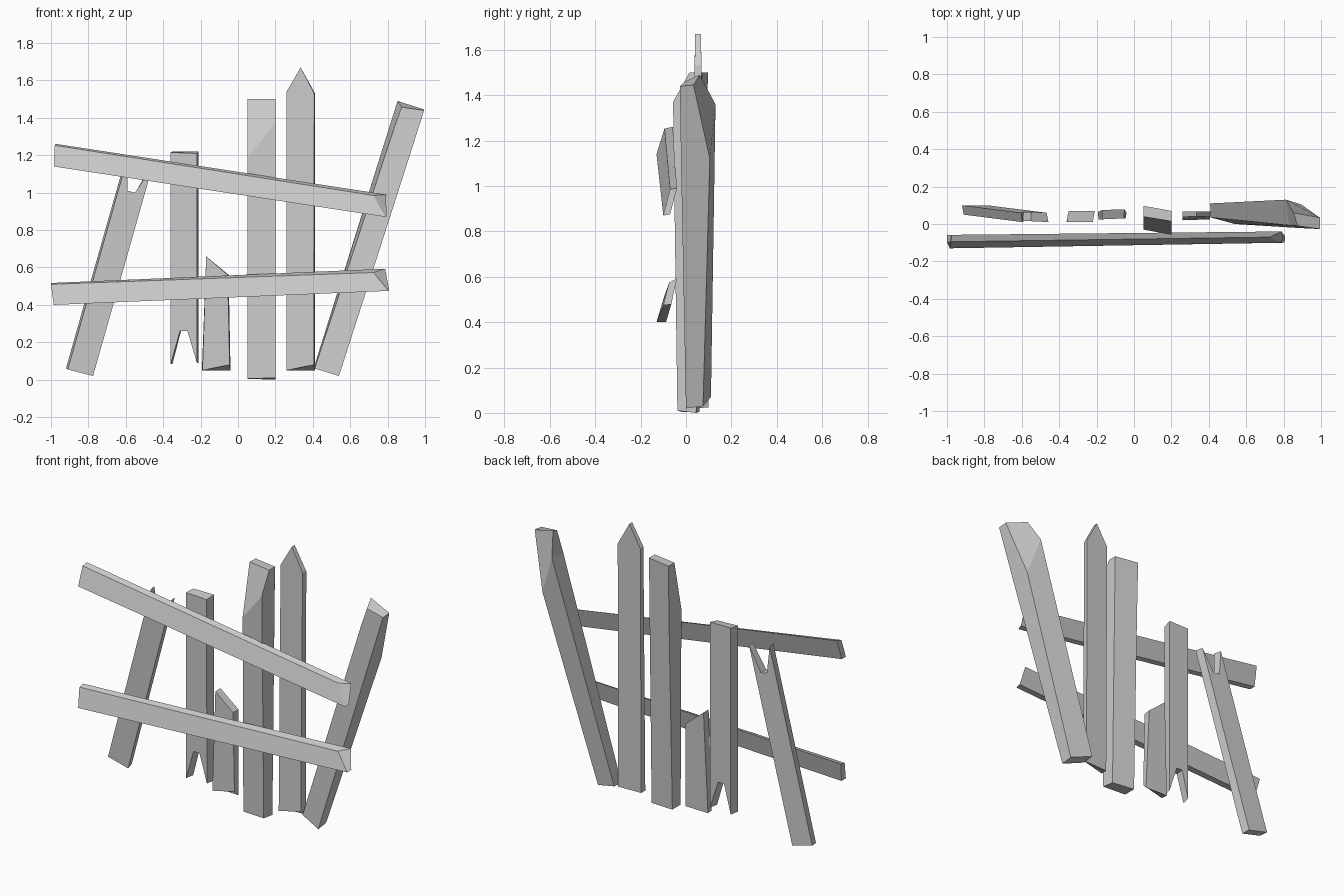
import bpy, bmesh


def plank(name, pts, split=None):
    """Board from a front outline; each point is (x, z, y_front, y_back[, back_dx, back_dz]).
    split = (side, i, j) creases the front (0) or back (1) face between two points."""
    bm = bmesh.new()
    front, back = [], []
    for p in pts:
        x, z, yf, yb, dx, dz = (tuple(p) + (0, 0))[:6]
        front.append(bm.verts.new((x, yf, z)))
        back.append(bm.verts.new((x + dx, yb, z + dz)))
    caps = [bm.faces.new(front), bm.faces.new(back[::-1])]
    n = len(pts)
    for i in range(n):
        j = (i + 1) % n
        bm.faces.new((front[j], front[i], back[i], back[j]))
    if split:
        side, i, j = split
        ring = (front, back)[side]
        bmesh.utils.face_split(caps[side], ring[i], ring[j])
    bmesh.ops.recalc_face_normals(bm, faces=bm.faces)
    mesh = bpy.data.meshes.new(name)
    bm.to_mesh(mesh)
    bm.free()
    obj = bpy.data.objects.new(name, mesh)
    bpy.context.collection.objects.link(obj)
    return obj


# Leaning board on the left, split at the top
plank("left_leaning_board", [
    (-0.91, 0.055, 0.05, 0.10, -0.01, 0.005), (-0.775, 0.02, 0.05, 0.10, -0.01, 0.005),
    (-0.457, 1.14, 0.01, 0.06, -0.01, 0), (-0.55, 1.00, 0.015, 0.065),
    (-0.59, 1.01, 0.015, 0.065), (-0.595, 1.17, 0.01, 0.06, -0.01, 0)])

# Upright board broken at the bottom
plank("broken_board", [
    (-0.36, 0.085, 0.015, 0.07, 0.01, 0), (-0.31, 0.26, 0.015, 0.07, 0.005, 0),
    (-0.27, 0.26, 0.015, 0.07, 0.005, 0), (-0.22, 0.09, 0.015, 0.07, 0.01, 0),
    (-0.22, 1.21, 0.012, 0.07, 0.01, 0.01), (-0.36, 1.215, 0.012, 0.07, 0.01, 0.005)])

# Short stump of a board
plank("short_board", [
    (-0.19, 0.05, 0.025, 0.065, -0.003, 0), (-0.045, 0.08, 0.03, 0.06, 0.005, -0.03),
    (-0.055, 0.56, 0.03, 0.078, 0.005, 0), (-0.17, 0.66, 0.025, 0.075)])

# Thick upright board with a sloped top front
plank("thick_board", [
    (0.05, 0.005, -0.02, 0.06), (0.20, 0.01, -0.038, 0.045, 0, -0.01),
    (0.20, 1.37, -0.057, 0.067), (0.20, 1.50, 0.015, 0.07),
    (0.05, 1.50, 0.04, 0.097), (0.052, 1.19, -0.03, 0.09)], split=(0, 2, 5))

# Pointed picket
plank("pointed_picket", [
    (0.26, 0.05, 0.02, 0.06), (0.405, 0.08, 0.025, 0.065, 0.007, -0.03),
    (0.408, 1.53, 0.038, 0.068, 0.004, 0), (0.335, 1.67, 0.04, 0.066),
    (0.26, 1.54, 0.038, 0.068)])

# Leaning board on the right with a sloped top back
plank("right_leaning_board", [
    (0.41, 0.06, 0.035, 0.11, -0.003, 0.01), (0.54, 0.02, 0.0, 0.075, 0, 0.01),
    (0.893, 1.12, -0.022, 0.105), (0.995, 1.44, -0.027, 0.033, 0, 0.005),
    (0.875, 1.457, -0.01, 0.06, -0.022, 0.033), (0.83, 1.33, -0.007, 0.13, -0.018, 0.03)],
    split=(1, 2, 5))

# Two tilted cross rails
plank("upper_rail", [
    (-0.985, 1.14, -0.13, -0.09), (0.79, 0.87, -0.10, -0.07, 0.005, 0.005),
    (0.725, 0.985, -0.07, -0.04, 0.065, 0.005), (-0.98, 1.253, -0.095, -0.058, 0.005, 0.008)])
plank("lower_rail", [
    (-0.985, 0.40, -0.13, -0.088), (0.805, 0.475, -0.10, -0.065, 0.003, 0.003),
    (0.725, 0.573, -0.075, -0.04, 0.062, 0.02), (-1.0, 0.51, -0.097, -0.06, 0, 0.007)])
